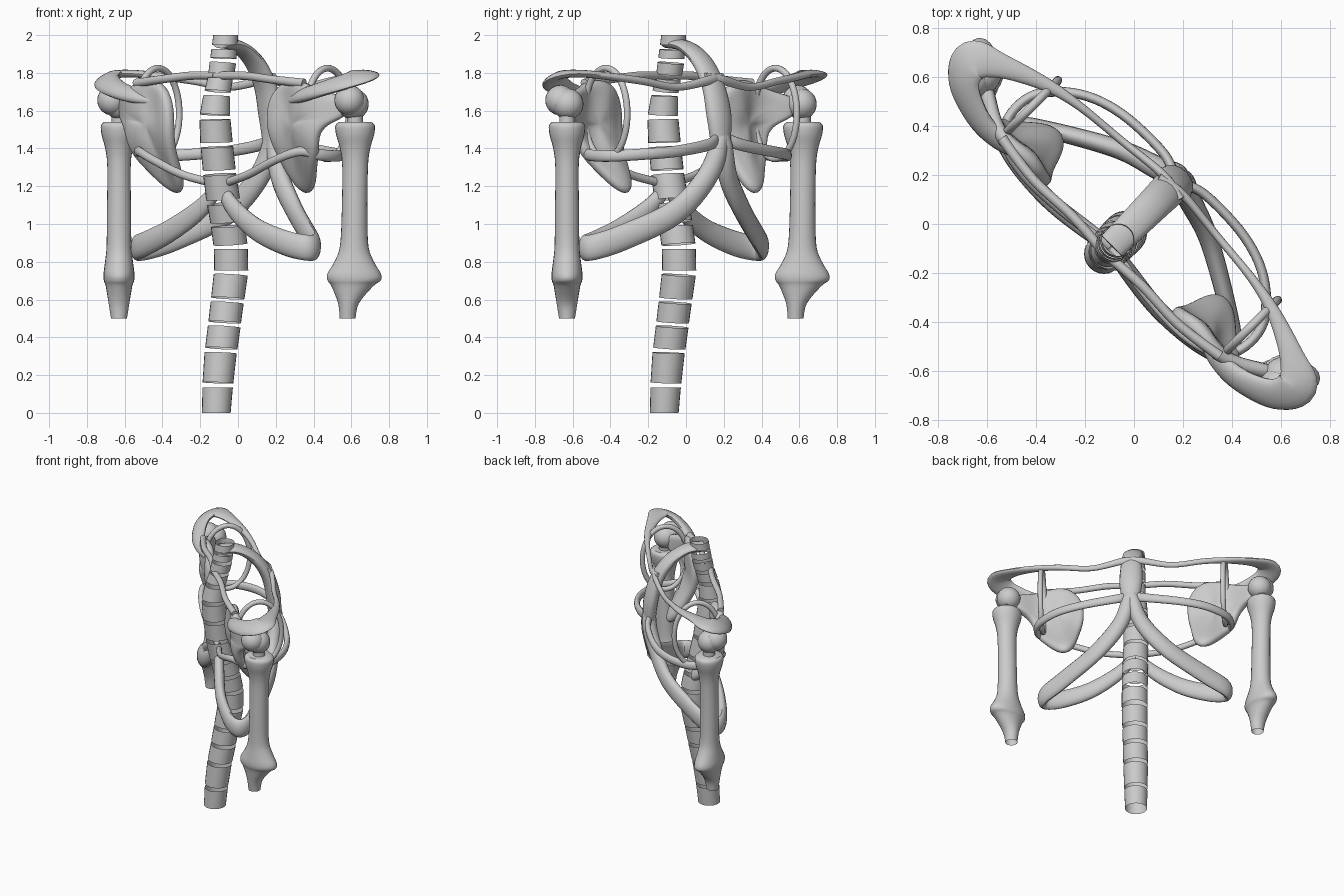
import bpy, bmesh, math
from mathutils import Vector

if "Cube" in bpy.data.objects:
    bpy.data.objects.remove(bpy.data.objects["Cube"])

R2 = math.sqrt(2)

# The model faces along the diagonal x = y, so its mirror simply swaps x and y
def finish(bm, name, mirror=False, angle=40):
    bmesh.ops.remove_doubles(bm, verts=bm.verts, dist=1e-5)
    if mirror:
        for v in bm.verts:
            v.co.x, v.co.y = v.co.y, v.co.x
    bmesh.ops.recalc_face_normals(bm, faces=bm.faces)
    me = bpy.data.meshes.new(name)
    bm.to_mesh(me)
    bm.free()
    ob = bpy.data.objects.new(name, me)
    bpy.context.collection.objects.link(ob)
    bpy.ops.object.select_all(action='DESELECT')
    bpy.context.view_layer.objects.active = ob
    ob.select_set(True)
    bpy.ops.object.shade_smooth_by_angle(angle=math.radians(angle))
    return ob

def smooth(pts, n=6):
    """Catmull-Rom through rows of numbers."""
    out = []
    for i in range(len(pts) - 1):
        a, b, c, d = pts[max(i-1, 0)], pts[i], pts[i+1], pts[min(i+2, len(pts)-1)]
        for k in range(n):
            t = k / n
            out.append([0.5*(2*q + (r-p)*t + (2*p-5*q+4*r-s)*t*t + (3*q-p-3*r+s)*t**3)
                        for p, q, r, s in zip(a, b, c, d)])
    return out + [list(pts[-1])]

def loft(bm, rings, start=True, end=True):
    rows = [[bm.verts.new(p) for p in ring] for ring in rings]
    n = len(rows[0])
    for a, b in zip(rows, rows[1:]):
        for j in range(n):
            bm.faces.new((a[j], a[(j+1) % n], b[(j+1) % n], b[j]))
    if start:
        bm.faces.new(rows[0])
    if end:
        bm.faces.new(rows[-1])

def sweep(name, pts, mirror=False, n=6, sides=16, level=True):
    """Tube along rows of x, y, z, half width, half height."""
    rows = smooth(pts, n)
    P = [Vector(r[:3]) for r in rows]
    side, rings = None, []
    for i, r in enumerate(rows):
        t = (P[min(i+1, len(P)-1)] - P[max(i-1, 0)]).normalized()
        if side is None or level:
            side = t.cross(Vector((0, 0, 1)))
        side = (side - t * side.dot(t)).normalized()
        up = side.cross(t)
        rings.append([P[i] + side*(r[3]*math.cos(a)) + up*(r[4]*math.sin(a))
                      for a in (2*math.pi*k/sides for k in range(sides))])
    bm = bmesh.new()
    loft(bm, rings)
    return finish(bm, name, mirror)

def ball(name, c, r, mirror):
    bm = bmesh.new()
    bmesh.ops.create_uvsphere(bm, u_segments=24, v_segments=16, radius=r)
    bmesh.ops.translate(bm, verts=bm.verts, vec=c)
    return finish(bm, name, mirror)

# Spine: short open drums following an S curve (height, x = y, radius)
spine = smooth([(0, -.115, .076), (.25, -.1, .084), (.4, -.08, .086), (.55, -.062, .087),
                (.7, -.042, .09), (.82, -.034, .09), (1, -.055, .09), (1.2, -.09, .088),
                (1.35, -.105, .086), (1.5, -.12, .085), (1.63, -.12, .076),
                (1.74, -.1, .066), (1.83, -.083, .07), (2, -.065, .066)], 8)
def spine_at(z):
    for a, b in zip(spine, spine[1:]):
        if b[0] >= z:
            t = (z - a[0]) / (b[0] - a[0])
            return a[1] + (b[1]-a[1])*t, a[2] + (b[2]-a[2])*t
    return spine[-1][1:]

levels = [0, .147, .33, .468, .595, .742, .88, 1.0, 1.12, 1.275, 1.42, 1.565, 1.69, 1.78, 1.865, 1.935, 2.0]
for i, (lo, hi) in enumerate(zip(levels, levels[1:])):
    lo += .012 if i else 0
    hi -= .012 if hi < 2 else 0
    (a, ra), (b, rb) = spine_at(lo), spine_at(hi)
    tilt = 0 if i in (0, len(levels)-2) else (b - a) / (hi - lo) * .45
    bm = bmesh.new()
    loft(bm, [[(c + r*math.cos(t), c + r*math.sin(t), z - tilt*r*(math.cos(t)+math.sin(t)))
               for t in (2*math.pi*k/24 for k in range(24))]
              for c, r, z in ((a, ra, lo), (b, rb, hi))], False, False)
    finish(bm, f"vertebra_{i+1}")

# Breastbone arching forward from the top of the spine
sweep("breastbone", [(-.09, -.09, 1.955, .06, .025), (0, 0, 1.94, .065, .03), (.085, .085, 1.86, .07, .038),
                     (.145, .145, 1.73, .075, .045), (.175, .175, 1.57, .08, .05), (.183, .183, 1.43, .06, .045)],
      level=False)

# Shoulder blade outline (sideways, height)
BLADE = [(.39, 1.70), (.47, 1.76), (.58, 1.77), (.68, 1.73), (.78, 1.69), (.85, 1.67), (.85, 1.57),
         (.77, 1.54), (.71, 1.48), (.70, 1.38), (.62, 1.28), (.54, 1.17), (.46, 1.15), (.41, 1.22),
         (.39, 1.36), (.36, 1.48), (.355, 1.6)]

def blade_depth(u, z):
    low = max(0, 1.5 - z) / .33
    out = min(1, max(0, (u - .62) / .2))
    return -.135 + .17*low**1.5*(1 - out) + .12*out*out + .36*max(0, .09 - abs(u - .5))*(z > 1.2)

def shoulder_blade(name, mirror):
    bm = bmesh.new()
    cu, cz, rows = .55, 1.53, []
    for s in (1, .7, .4):
        row = []
        for u, z in BLADE:
            u, z = cu + (u-cu)*s, cz + (z-cz)*s
            v = blade_depth(u, z)
            row.append(bm.verts.new(((u+v)/R2, (v-u)/R2, z)))
        rows.append(row)
    n = len(BLADE)
    for a, b in zip(rows, rows[1:]):
        for j in range(n):
            bm.faces.new((a[j], a[(j+1) % n], b[(j+1) % n], b[j]))
    v = blade_depth(cu, cz)
    mid = bm.verts.new(((cu+v)/R2, (v-cu)/R2, cz))
    for j in range(n):
        bm.faces.new((rows[-1][j], rows[-1][(j+1) % n], mid))
    ob = finish(bm, name, mirror, 80)
    m = ob.modifiers.new("thickness", 'SOLIDIFY')
    m.thickness, m.offset = .065, 0
    m = ob.modifiers.new("rounding", 'SUBSURF')
    m.levels = m.render_levels = 2

def upper_arm(name, mirror):
    # height, centre x, half x, half y
    prof = smooth([(.5, .58, .042, .042), (.58, .585, .055, .055), (.67, .605, .11, .07), (.7, .615, .14, .08),
                   (.735, .615, .142, .082), (.8, .615, .105, .074), (.88, .615, .076, .066), (1.05, .617, .068, .064),
                   (1.3, .62, .068, .062), (1.4, .62, .08, .073), (1.47, .62, .1, .092), (1.52, .62, .105, .096),
                   (1.54, .62, .085, .08)], 4)
    bm = bmesh.new()
    loft(bm, [[(c + a*math.cos(t), -.63 + b*math.sin(t), z)
               for t in (2*math.pi*k/24 for k in range(24))] for z, c, a, b in prof], False, True)
    finish(bm, name, mirror)

for tag, mir in (("right", False), ("left", True)):
    # Heavy lower rib: from breastbone, down round the side, back up to the spine
    sweep("lower_rib_" + tag,
          [(.165, .16, 1.58, .035, .035), (.195, .175, 1.42, .05, .05), (.225, .105, 1.24, .048, .058),
           (.305, -.06, 1.06, .04, .064), (.38, -.33, .93, .036, .068), (.405, -.48, .88, .034, .068),
           (.36, -.535, .875, .034, .068), (.25, -.48, .9, .036, .066), (.1, -.35, .97, .036, .06),
           (-.02, -.2, 1.08, .036, .05), (-.09, -.1, 1.2, .03, .03)], mir)
    # Slim middle rib
    sweep("middle_rib_" + tag,
          [(p[0], p[1], p[2], .02, p[3]) for p in
           [(.18, .17, 1.46, .035), (.29, .12, 1.42, .032), (.45, -.05, 1.385, .03), (.53, -.22, 1.37, .03),
            (.53, -.4, 1.36, .03), (.44, -.51, 1.365, .03), (.33, -.525, 1.385, .025), (.2, -.45, 1.34, .022),
            (.05, -.29, 1.26, .022), (-.09, -.1, 1.21, .022)]], mir)
    # Slim brace from spine to shoulder blade
    sweep("back_brace_" + tag,
          [(-.12, -.12, 1.785, .02, .022), (.03, -.25, 1.785, .02, .022),
           (.18, -.41, 1.765, .02, .022), (.35, -.54, 1.745, .022, .024)], mir)
    # Collar bone flaring into the flat shoulder tip and round to the blade
    sweep("collar_bone_" + tag,
          [(.1, .19, 1.775, .02, .025), (.2, .12, 1.76, .018, .025), (.34, -.05, 1.725, .016, .02),
           (.48, -.22, 1.755, .018, .02), (.57, -.36, 1.775, .028, .02), (.645, -.54, 1.795, .05, .02),
           (.665, -.66, 1.79, .085, .022), (.57, -.695, 1.755, .07, .026), (.43, -.635, 1.71, .055, .03),
           (.34, -.55, 1.68, .045, .03), (.28, -.46, 1.65, .02, .02)], mir, level=False)
    # Upright hoop beside the shoulder blade
    hoop = []
    for k in range(25):
        a = 2*math.pi*k/24 + math.pi
        u, v = .635, .035 + .16*math.cos(a)
        hoop.append(((u+v)/R2, (v-u)/R2, 1.585 + .24*math.sin(a), .018, .018))
    sweep("hoop_" + tag, hoop, mir, 2, 12, level=False)
    shoulder_blade("shoulder_blade_" + tag, mir)
    # Shoulder joint and arm
    ball("arm_head_" + tag, (.61, -.625, 1.635), .082, mir)
    ball("joint_ball_" + tag, (.59, -.665, 1.655), .08, mir)
    sweep("arm_neck_" + tag, [(.62, -.63, 1.5, .042, .042), (.619, -.629, 1.54, .042, .042),
                              (.618, -.628, 1.6, .042, .042)], mir)
    upper_arm("upper_arm_" + tag, mir)
